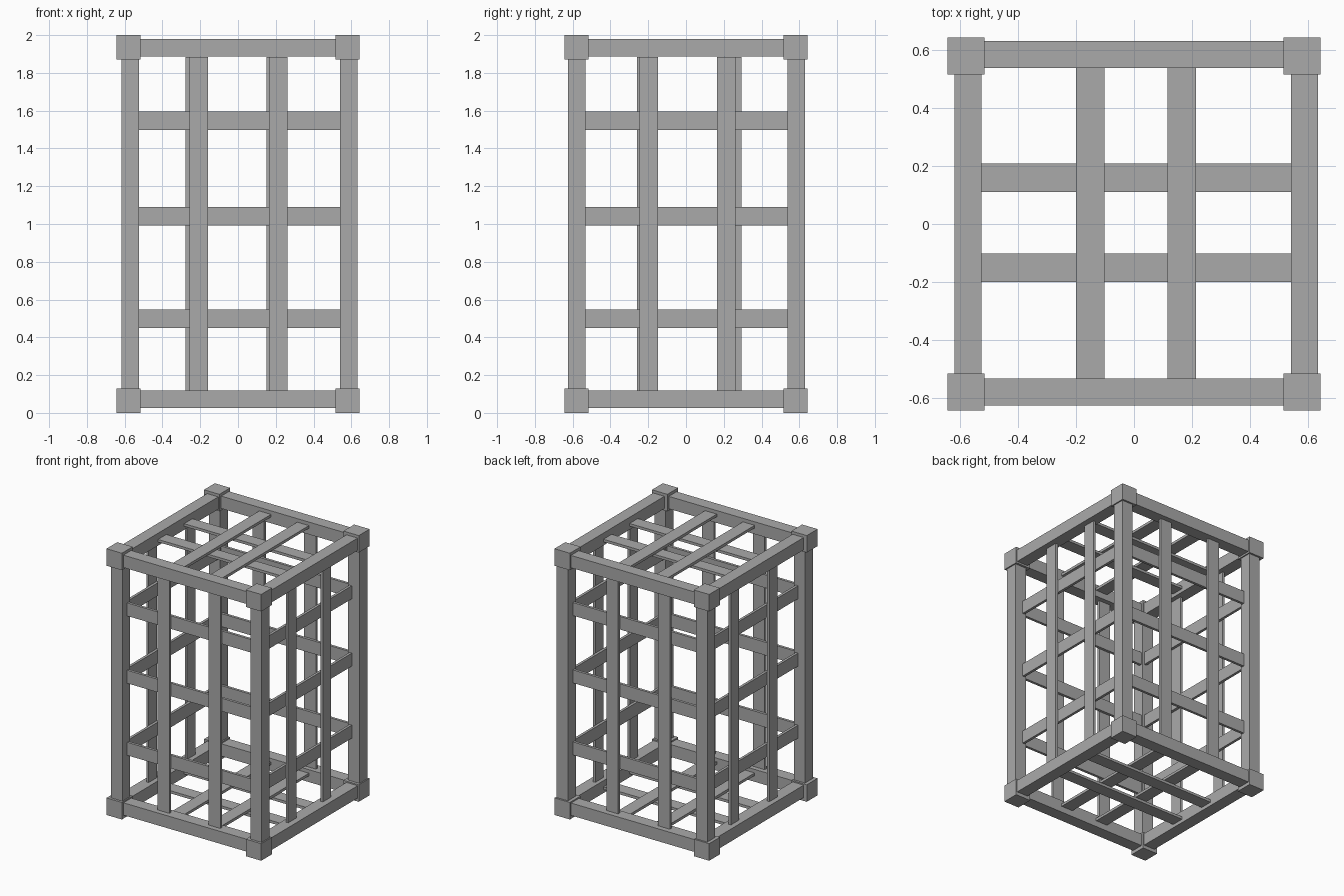
import bpy

cube = bpy.data.objects.get("Cube")
if cube:
    bpy.data.objects.remove(cube, do_unlink=True)

# Single flat grey
grey = bpy.data.materials.new("plain_grey")
grey.use_nodes = True
colour = (0.4, 0.4, 0.4, 1)
grey.diffuse_color = colour
grey.node_tree.nodes["Principled BSDF"].inputs["Base Color"].default_value = colour


def box(name, xs, ys, zs):
    """Axis-aligned box from its (min, max) range on each axis."""
    spans = (xs, ys, zs)
    bpy.ops.mesh.primitive_cube_add(size=1, location=[(a + b) / 2 for a, b in spans])
    ob = bpy.context.object
    ob.name = name
    ob.scale = [abs(b - a) for a, b in spans]
    bpy.ops.object.transform_apply(location=False, rotation=False, scale=True)
    ob.data.materials.append(grey)
    return ob


def around(centre, width):
    return (centre - width / 2, centre + width / 2)


BAR, SLAT, THICK, BLOCK = 0.093, 0.098, 0.02, 0.128
POST_X = {"left": 0.587, "right": -0.571}
POST_Y = {"back": 0.583, "front": -0.578}
BEAM_Z = {"top": 1.932, "bottom": 0.072}
IN_X, IN_Y, IN_Z = (-0.525, 0.541), (-0.532, 0.537), (0.119, 1.885)

# Corner posts and corner blocks
for side, x in POST_X.items():
    for end, y in POST_Y.items():
        box(f"{end}_{side}_post", around(x, BAR), around(y, BAR), (0.1, 1.9))
        bx = 0.579 if x > 0 else -0.579
        by = 0.579 if y > 0 else -0.579
        for level, z in (("top", 2 - BLOCK / 2), ("bottom", BLOCK / 2)):
            box(f"{level}_{end}_{side}_block", around(bx, BLOCK), around(by, BLOCK), around(z, BLOCK))

# Top and bottom frames, each with two layers of crossing slats
for level, z in BEAM_Z.items():
    for end, y in POST_Y.items():
        box(f"{level}_{end}_beam", (-0.55, 0.55), around(y, BAR), around(z, BAR))
    for side, x in POST_X.items():
        box(f"{level}_{side}_beam", around(x, BAR), (-0.55, 0.55), around(z, BAR))
    for y in (-0.151, 0.159):
        box(f"{level}_cross_slat", IN_X, around(y, SLAT), (z - THICK, z))
    for x in (-0.15, 0.165):
        box(f"{level}_long_slat", around(x, SLAT), IN_Y, (z, z + THICK))

# Side walls: upright slats outside, horizontal rails inside
RAILS = (0.499, 1.04, 1.546)
for end, y, uprights in (("front", -0.566, (-0.209, 0.214)), ("back", 0.57, (-0.23, 0.2))):
    out = THICK if y > 0 else -THICK
    for x in uprights:
        box(f"{end}_upright_slat", around(x, SLAT), (y, y + out), IN_Z)
    for z in RAILS:
        box(f"{end}_rail", IN_X, (y - out, y), around(z, SLAT))
for side, x, uprights in (("left", 0.57, (-0.198, 0.214)), ("right", -0.56, (-0.211, 0.246))):
    out = THICK if x > 0 else -THICK
    for y in uprights:
        box(f"{side}_upright_slat", (x, x + out), around(y, SLAT), IN_Z)
    for z in RAILS:
        box(f"{side}_rail", (x - out, x), IN_Y, around(z, SLAT))
